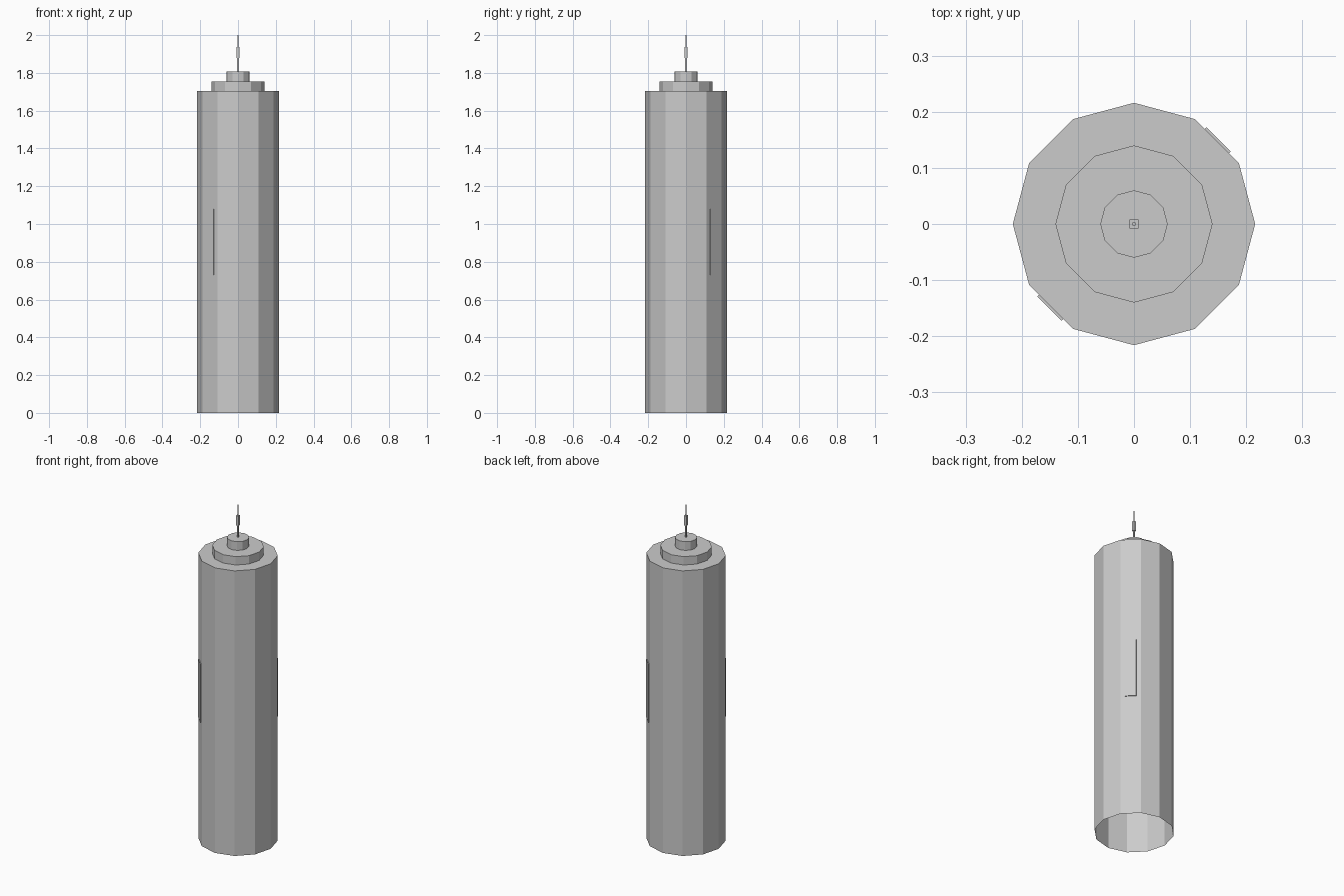
import bpy, bmesh, math
from mathutils import Matrix

if "Cube" in bpy.data.objects:
    bpy.data.objects.remove(bpy.data.objects["Cube"])


def prism(name, sides, radius, z0, z1, turn=0.0, bottom=True):
    """Flat-sided upright prism, optionally open underneath."""
    bm = bmesh.new()
    angles = [turn + 2 * math.pi * i / sides for i in range(sides)]
    low, high = [[bm.verts.new((radius * math.cos(a), radius * math.sin(a), z))
                  for a in angles] for z in (z0, z1)]
    for i in range(sides):
        j = (i + 1) % sides
        bm.faces.new((low[i], low[j], high[j], high[i]))
    bm.faces.new(high)
    if bottom:
        bm.faces.new(low[::-1])
    return finish(name, bm)


def finish(name, bm):
    mesh = bpy.data.meshes.new(name)
    bm.to_mesh(mesh)
    bm.free()
    obj = bpy.data.objects.new(name, mesh)
    bpy.context.collection.objects.link(obj)
    return obj


# Twelve-sided stepped tower, each tier open underneath
for name, radius, z0, z1 in (("tower_body", 0.216, 0.0, 1.705),
                             ("lower_roof_tier", 0.14, 1.705, 1.755),
                             ("upper_roof_tier", 0.06, 1.755, 1.807)):
    prism(name, 12, radius, z0, z1, bottom=False)

# Square mast with a thicker middle section
for name, width, z0, z1 in (("mast_base", 0.008, 1.807, 1.878),
                            ("mast_middle", 0.016, 1.878, 1.937),
                            ("mast_tip", 0.005, 1.937, 2.0)):
    prism(name, 4, width / math.sqrt(2), z0, z1, math.pi / 4)

# Thin wall panels on two opposite diagonal facets
for name, angle in (("back_panel", 45), ("front_panel", 225)):
    bm = bmesh.new()
    bmesh.ops.create_cube(bm, size=1, matrix=(
        Matrix.Rotation(math.radians(angle), 4, 'Z')
        @ Matrix.Translation((0.21, 0, 0.905))
        @ Matrix.Diagonal((0.007, 0.061, 0.35, 1))))
    finish(name, bm)
